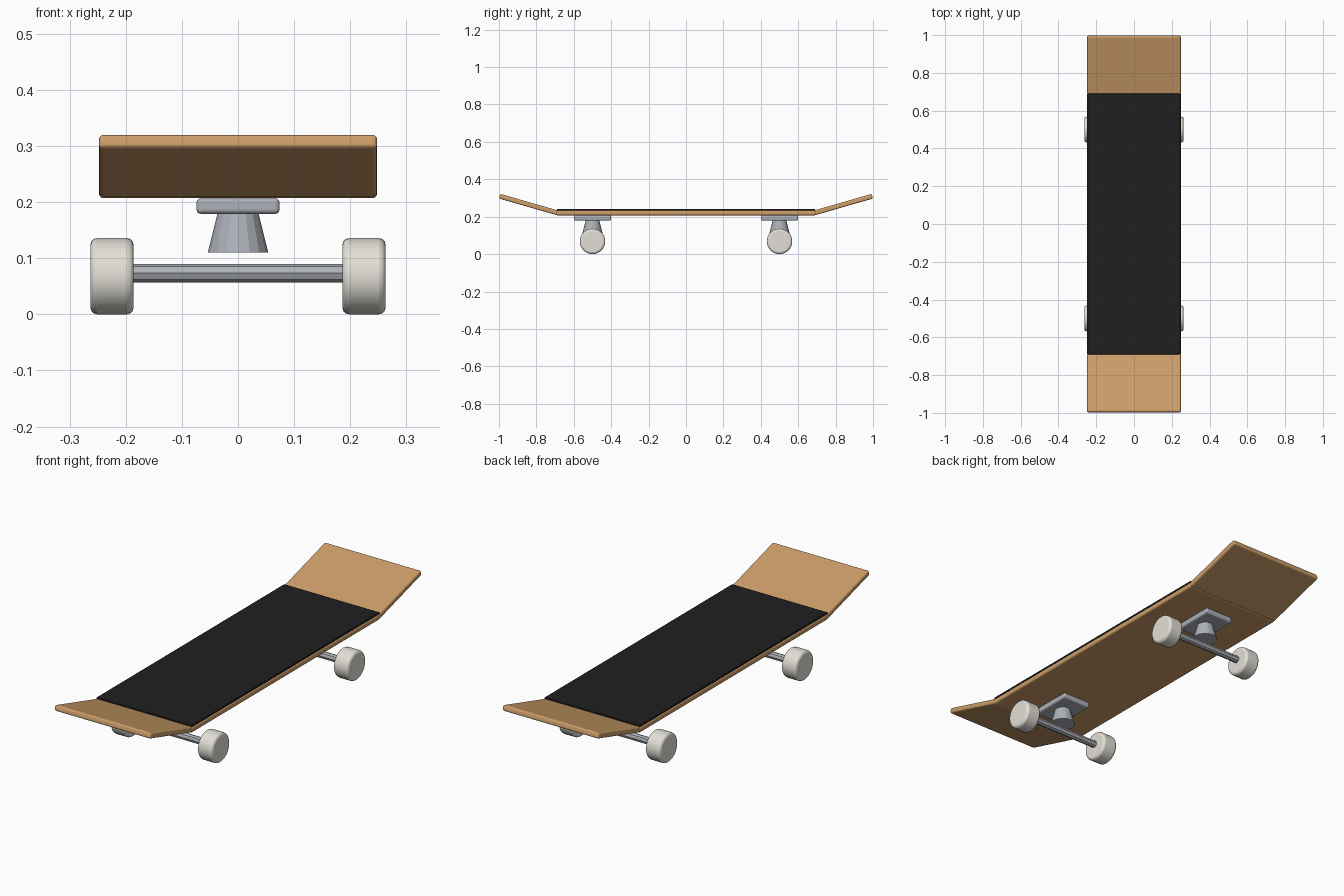
import bpy
import math

cube = bpy.data.objects.get("Cube")
if cube:
    bpy.data.objects.remove(cube, do_unlink=True)


def material(name, rgb, metallic=0.0):
    m = bpy.data.materials.new(name)
    m.use_nodes = True
    m.diffuse_color = (*rgb, 1)
    m.node_tree.nodes["Principled BSDF"].inputs["Base Color"].default_value = (*rgb, 1)
    return m


WOOD = material("maple wood", (0.61, 0.34, 0.14))
GRIP = material("black grip", (0.014, 0.014, 0.014))
METAL = material("truck metal", (0.42, 0.44, 0.48))
WHEEL = material("off white wheel", (0.76, 0.74, 0.67))


def finish(obj, name, mat, bevel=0.0, segments=3):
    obj.name = name
    obj.data.materials.append(mat)
    if bevel:
        mod = obj.modifiers.new("Rounded edges", 'BEVEL')
        mod.width = bevel
        mod.segments = segments
        mod.limit_method = 'ANGLE'
        mod.angle_limit = math.radians(40)
    return obj


def box(name, size, loc, mat, tilt=0.0, bevel=0.0):
    bpy.ops.mesh.primitive_cube_add(size=1, location=loc)
    obj = bpy.context.object
    obj.scale = size
    bpy.ops.object.transform_apply(location=False, rotation=False, scale=True)
    obj.rotation_euler.x = tilt
    return finish(obj, name, mat, bevel)


def x_cylinder(name, sides, radius, length, loc, mat, bevel=0.0):
    bpy.ops.mesh.primitive_cylinder_add(vertices=sides, radius=radius, depth=length,
                                        location=loc, rotation=(0, math.pi / 2, 0))
    return finish(bpy.context.object, name, mat, bevel)


# Deck and grip sheet
WIDTH, THICK = 0.496, 0.026
box("deck", (WIDTH, 1.39, THICK), (0, 0, 0.22), WOOD, bevel=0.008)
box("grip_sheet", (0.49, 1.38, 0.008), (0, 0, 0.237), GRIP, bevel=0.001)

# Upturned ends, placed from the outer lower corner
TILT, KICK = math.radians(16), 0.322
for side, end in ((-1, "nose"), (1, "tail")):
    y = 1.0 - KICK / 2 * math.cos(TILT) - THICK / 2 * math.sin(TILT)
    z = 0.322 - KICK / 2 * math.sin(TILT) - THICK / 2 * math.cos(TILT)
    box(end, (WIDTH, KICK, THICK), (0, side * y, z), WOOD, tilt=side * TILT, bevel=0.008)

# Trucks and wheels
for y, end in ((-0.5, "front"), (0.5, "rear")):
    box(end + "_base_plate", (0.148, 0.2, 0.028), (0, y, 0.193), METAL, bevel=0.008)
    bpy.ops.mesh.primitive_cone_add(vertices=16, radius1=0.054, radius2=0.034,
                                    depth=0.08, location=(0, y, 0.15))
    finish(bpy.context.object, end + "_hanger", METAL)
    x_cylinder(end + "_axle", 8, 0.0165, 0.42, (0, y, 0.0735), METAL)
    for side, hand in ((-1, "right"), (1, "left")):
        x_cylinder(f"{end}_{hand}_wheel", 32, 0.068, 0.077,
                   (side * 0.2245, y, 0.068), WHEEL, bevel=0.012)
        bpy.ops.object.shade_smooth_by_angle(angle=math.radians(35))
